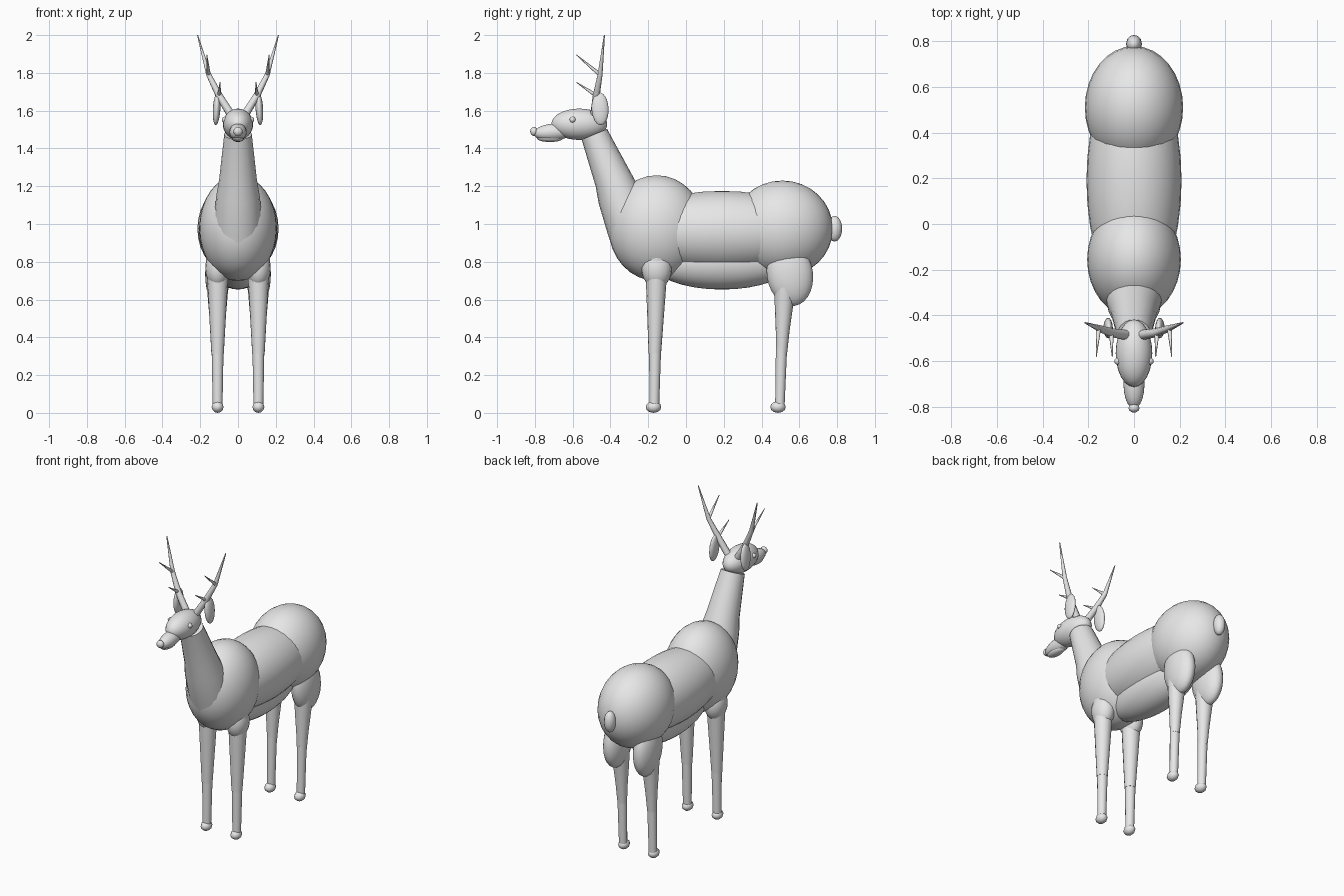
import bpy, bmesh, math
from mathutils import Matrix, Vector, Euler

cube = bpy.data.objects.get("Cube")
if cube:
    bpy.data.objects.remove(cube, do_unlink=True)

# One plain grey for the whole animal
grey = bpy.data.materials.new("plain_grey")
grey.use_nodes = True
grey.diffuse_color = (0.8, 0.8, 0.8, 1)
grey.node_tree.nodes["Principled BSDF"].inputs["Base Color"].default_value = (0.8, 0.8, 0.8, 1)


def finish(name, bm):
    bmesh.ops.recalc_face_normals(bm, faces=bm.faces[:])
    mesh = bpy.data.meshes.new(name)
    bm.to_mesh(mesh)
    bm.free()
    mesh.materials.append(grey)
    obj = bpy.data.objects.new(name, mesh)
    bpy.context.collection.objects.link(obj)
    return obj


def blob(name, centre, radii, tilt=(0, 0, 0), segments=32, rings=16):
    """Smooth ellipsoid, tilted about its own centre."""
    bm = bmesh.new()
    place = Matrix.LocRotScale(Vector(centre), Euler(tilt), Vector(radii))
    bmesh.ops.create_uvsphere(bm, u_segments=segments, v_segments=rings, radius=1, matrix=place)
    for face in bm.faces:
        face.smooth = True
    return finish(name, bm)


def tube(name, stations, sides=16):
    """Capped round tube through (x, y, z, radius) stations."""
    bm = bmesh.new()
    points = [Vector(s[:3]) for s in stations]
    rings = []
    for i, point in enumerate(points):
        along = points[min(i + 1, len(points) - 1)] - points[max(i - 1, 0)]
        turn = along.to_track_quat('Z', 'Y')
        ring = []
        for k in range(sides):
            a = math.tau * k / sides
            offset = turn @ Vector((math.cos(a), math.sin(a), 0))
            ring.append(bm.verts.new(point + offset * stations[i][3]))
        rings.append(ring)
    for low, high in zip(rings, rings[1:]):
        for k in range(sides):
            j = (k + 1) % sides
            bm.faces.new((low[k], low[j], high[j], high[k])).smooth = True
    bm.faces.new(rings[0])
    bm.faces.new(rings[-1])
    return finish(name, bm)


# Body
blob("chest", (0, -0.155, 0.978), (0.205, 0.255, 0.28))
blob("torso", (0, 0.19, 0.96), (0.208, 0.52, 0.215))
blob("belly", (0, 0.19, 0.80), (0.135, 0.375, 0.147))
blob("hips", (0, 0.51, 0.975), (0.215, 0.268, 0.255))
blob("tail", (0, 0.787, 0.975), (0.035, 0.04, 0.068), segments=12, rings=8)

# Neck and head
tube("neck", [(0, -0.27, 0.93, 0.132), (0, -0.295, 1.0, 0.13), (0, -0.355, 1.15, 0.115),
              (0, -0.385, 1.235, 0.1), (0, -0.485, 1.475, 0.073)], sides=20)
blob("head", (0, -0.565, 1.528), (0.08, 0.148, 0.083), segments=24)
blob("muzzle", (0, -0.70, 1.487), (0.046, 0.108, 0.045), tilt=(0.08, 0, 0), segments=20, rings=12)
blob("chin", (0, -0.72, 1.455), (0.032, 0.07, 0.021), segments=16, rings=10)
blob("nose", (0, -0.805, 1.49), (0.024, 0.02, 0.024), segments=12, rings=8)

for side, s in (("left", 1), ("right", -1)):
    # Face and ears
    blob(side + "_eye", (s * 0.07, -0.60, 1.552), (0.016, 0.016, 0.016), segments=12, rings=8)
    blob(side + "_ear", (s * 0.113, -0.455, 1.61), (0.02, 0.045, 0.087),
         tilt=(0.05, -s * 0.06, 0), segments=16, rings=12)

    # Antler: main beam with two forward tines
    lower_fork = (s * 0.10, -0.475, 1.68)
    upper_fork = (s * 0.155, -0.455, 1.79)
    tube(side + "_antler_beam", [(s * 0.038, -0.485, 1.58, 0.022), (*lower_fork, 0.019),
                                 (*upper_fork, 0.014), (s * 0.214, -0.432, 2.0, 0.003)], sides=8)
    tube(side + "_lower_tine", [(*lower_fork, 0.011), (s * 0.095, -0.58, 1.75, 0.002)], sides=8)
    tube(side + "_upper_tine", [(*upper_fork, 0.011), (s * 0.165, -0.58, 1.895, 0.002)], sides=8)

    # Front leg
    x = s * 0.108
    blob(side + "_shoulder", (x, -0.155, 0.765), (0.065, 0.08, 0.105), segments=20, rings=12)
    tube(side + "_front_upper_leg", [(x, -0.155, 0.83, 0.062), (x, -0.165, 0.315, 0.033)])
    tube(side + "_front_lower_leg", [(x, -0.163, 0.36, 0.032), (x, -0.168, 0.04, 0.026)])
    blob(side + "_front_hoof", (x, -0.172, 0.031), (0.033, 0.041, 0.031), segments=10, rings=6)

    # Hind leg
    blob(side + "_thigh", (x, 0.55, 0.735), (0.066, 0.122, 0.17), tilt=(0.15, 0, 0), segments=24, rings=14)
    tube(side + "_hind_upper_leg", [(x, 0.525, 0.68, 0.058), (x, 0.518, 0.56, 0.048),
                                    (x, 0.512, 0.44, 0.037), (x, 0.506, 0.315, 0.029)])
    tube(side + "_hind_lower_leg", [(x, 0.506, 0.36, 0.03), (x, 0.497, 0.04, 0.025)])
    blob(side + "_hind_hoof", (x, 0.487, 0.031), (0.033, 0.041, 0.031), segments=10, rings=6)
